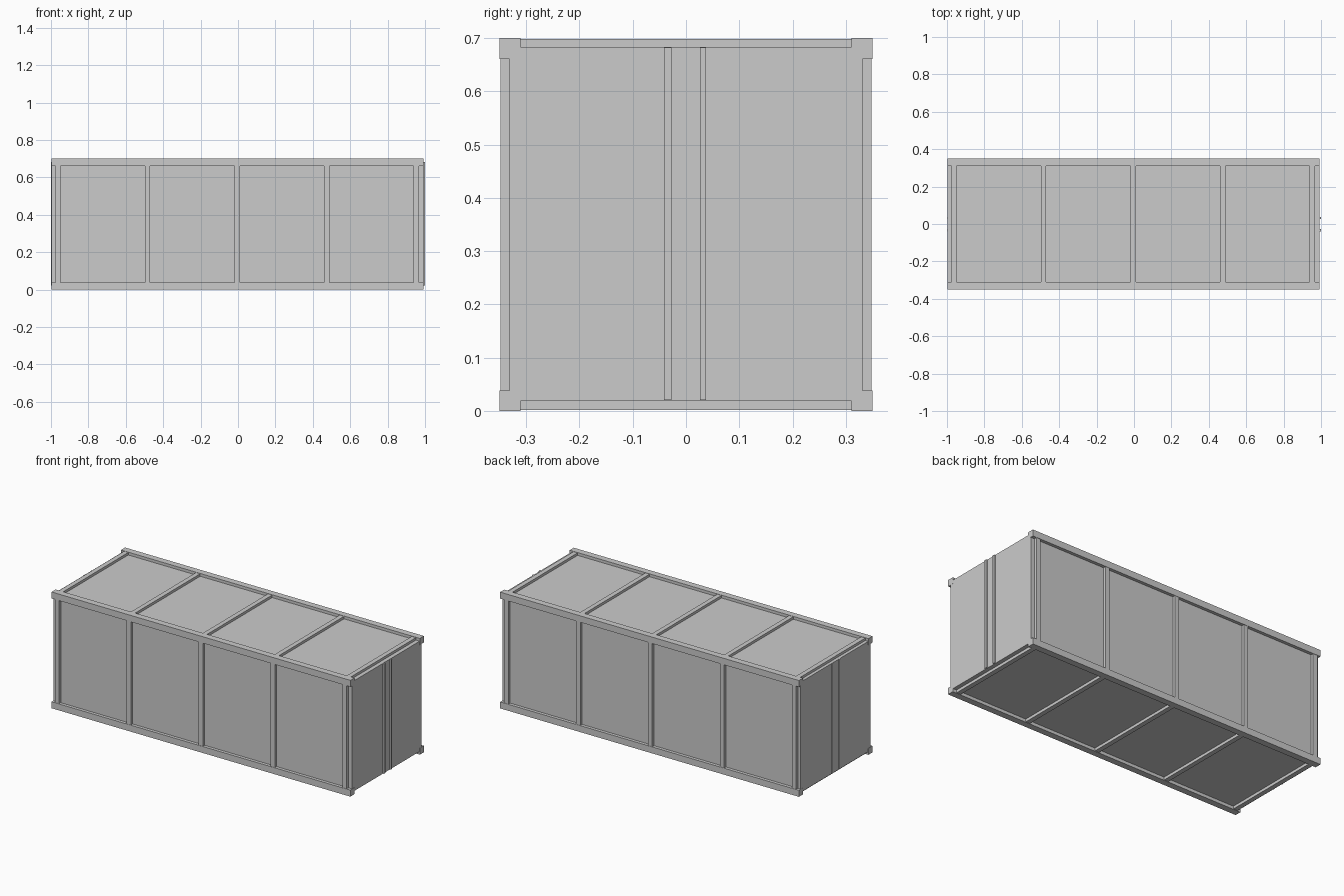
import bpy

if "Cube" in bpy.data.objects:
    bpy.data.objects.remove(bpy.data.objects["Cube"])


def box(name, lo, hi):
    """Axis-aligned box between two opposite corners."""
    bpy.ops.mesh.primitive_cube_add(size=1)
    ob = bpy.context.object
    ob.name = name
    ob.location = [(a + b) / 2 for a, b in zip(lo, hi)]
    ob.scale = [b - a for a, b in zip(lo, hi)]
    bpy.ops.object.transform_apply(location=True, rotation=True, scale=True)
    return ob


X0, X1 = -0.997, 0.993      # frame ends
HY, H = 0.35, 0.70          # half width, height
RAIL = 0.039                # rail thickness
BY, BZ0, BZ1 = 0.331, 0.019, 0.683   # panel planes
LIP = 0.002                 # ribs sit just below the rail faces

# Inner container body
box("container_body", (X0 + 0.001, -BY, BZ0), (X1 - 0.001, BY, BZ1))

# Four long edge rails
for side, s in (("front", -1), ("back", 1)):
    ya, yb = sorted((s * HY, s * (HY - RAIL)))
    box(f"{side}_bottom_rail", (X0, ya, 0), (X1, yb, RAIL))
    box(f"{side}_top_rail", (X0, ya, H - RAIL), (X1, yb, H))

# Ribs running around all four long sides
RIB = 0.0140
for i in range(5):
    x = -0.9625 + i * 0.479
    a, b = x - RIB, x + RIB
    inner = HY - RAIL
    for side, s in (("front", -1), ("back", 1)):
        ya, yb = sorted((s * (BY - 0.005), s * (HY - LIP)))
        box(f"{side}_post_{i + 1}", (a, ya, RAIL), (b, yb, H - RAIL))
    box(f"roof_rib_{i + 1}", (a, -inner, BZ1 - 0.005), (b, inner, H - LIP))
    box(f"floor_rib_{i + 1}", (a, -inner, LIP), (b, inner, BZ0 + 0.005))

# Pairs of door bars on both ends
for end, s, face in (("left", -1, X0), ("right", 1, X1)):
    xa, xb = sorted((s * 1.0, face - s * 0.005))
    for n, (ya, yb) in enumerate(((-0.041, -0.027), (0.026, 0.038))):
        box(f"{end}_door_bar_{n + 1}", (xa, ya, BZ0 + 0.002), (xb, yb, BZ1 - 0.001))
